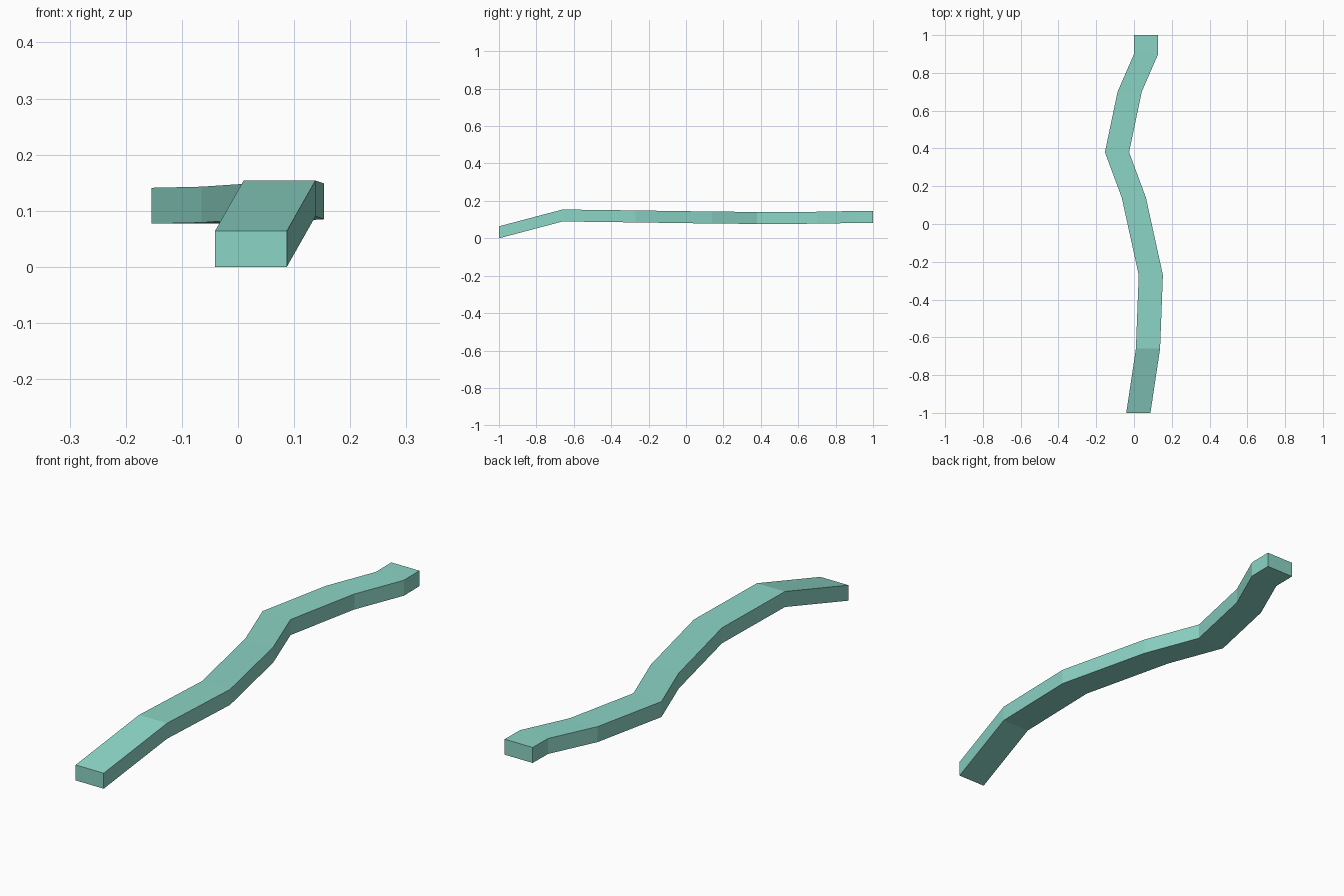
import bpy
import bmesh

cube = bpy.data.objects.get("Cube")
if cube:
    bpy.data.objects.remove(cube)

WIDTH, HEIGHT = 0.128, 0.064

# Path stations: left edge x, y, underside z
PATH = [
    (-0.041, -1.0, 0.0),
    (0.01, -0.66, 0.09),
    (0.025, -0.27, 0.085),
    (-0.065, 0.14, 0.079),
    (-0.154, 0.38, 0.077),
    (-0.087, 0.70, 0.078),
    (0.0, 0.90, 0.082),
    (0.0, 1.0, 0.083),
]

# Pale teal surface
teal = bpy.data.materials.new("pale_teal")
teal.use_nodes = True
color = (0.26, 0.66, 0.56, 1.0)
teal.diffuse_color = color
teal.node_tree.nodes["Principled BSDF"].inputs["Base Color"].default_value = color

# Winding slab: a rectangular section swept along the stations
bm = bmesh.new()
rings = []
for x, y, z in PATH:
    section = [(0, 0), (WIDTH, 0), (WIDTH, HEIGHT), (0, HEIGHT)]
    rings.append([bm.verts.new((x + dx, y, z + dz)) for dx, dz in section])
for a, b in zip(rings, rings[1:]):
    for i in range(4):
        j = (i + 1) % 4
        bm.faces.new((a[i], a[j], b[j], b[i]))

# End caps
bm.faces.new(rings[0])
bm.faces.new(rings[-1])
bmesh.ops.recalc_face_normals(bm, faces=bm.faces)

mesh = bpy.data.meshes.new("winding_path")
bm.to_mesh(mesh)
bm.free()
mesh.materials.append(teal)
path = bpy.data.objects.new("winding_path", mesh)
bpy.context.collection.objects.link(path)
